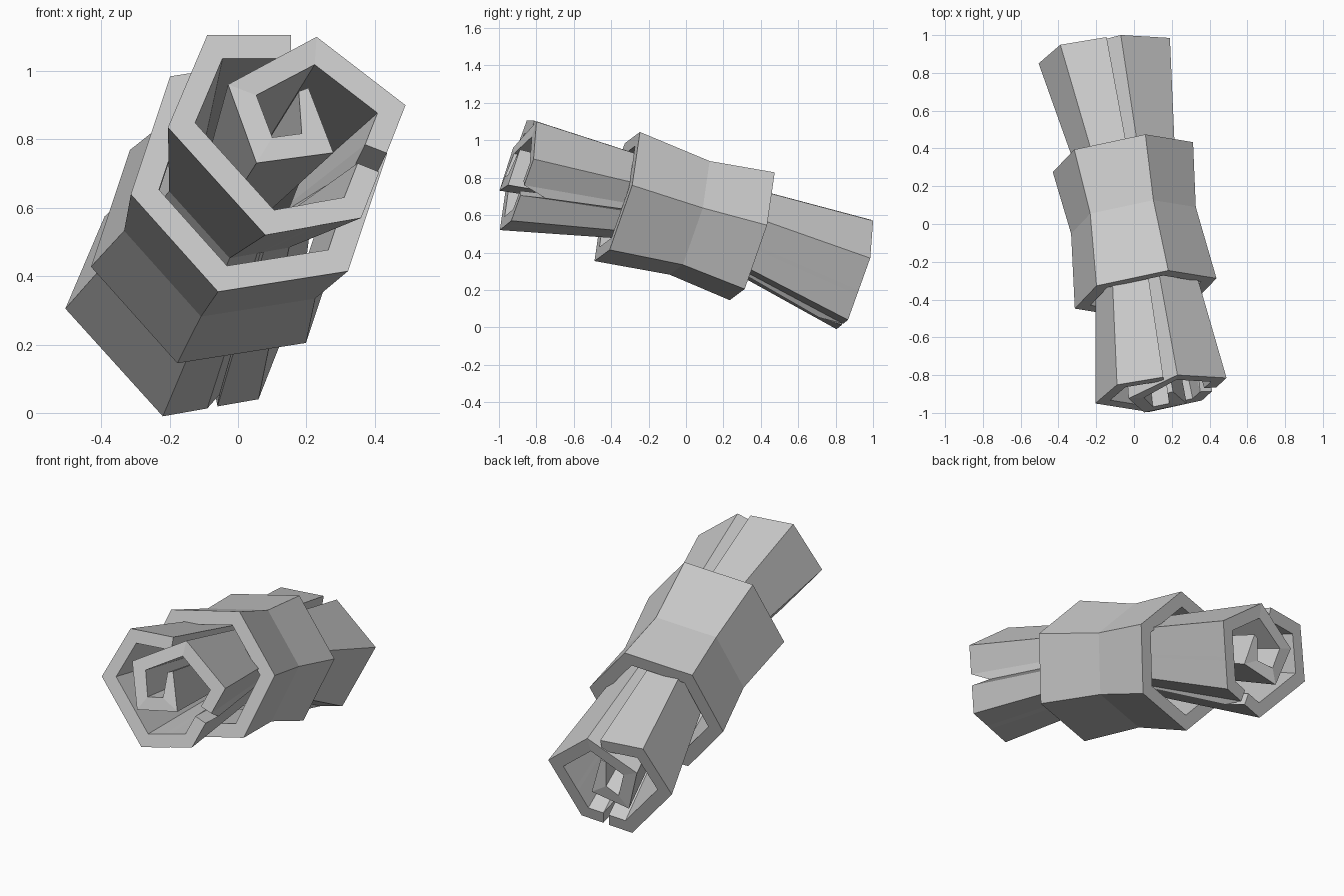
import bpy, bmesh
from mathutils import Vector

if "Cube" in bpy.data.objects:
    bpy.data.objects.remove(bpy.data.objects["Cube"])

AXIS = Vector((-0.30, 1.80, -0.53))   # full length direction of the roll
PIVOT = Vector((0.20, 1.04))          # point the roll is squeezed towards
CENTER = Vector((0.148, 0.852))       # centre of the band

grey = bpy.data.materials.new("plain grey")
grey.use_nodes = True
grey.diffuse_color = (0.6, 0.6, 0.6, 1)
grey.node_tree.nodes["Principled BSDF"].inputs["Base Color"].default_value = (0.6, 0.6, 0.6, 1)


def place(p, t):
    """Section point p (x, z) on a plane square to the axis, t along it."""
    y = -0.95 - (AXIS.x * (p.x + 0.205) + AXIS.z * (p.y - 0.835)) / AXIS.y
    return Vector((p.x, y, p.y)) + AXIS * t


def build(name, rows, closed):
    """Each row is a loop of points around the wall section; skin the rows."""
    bm = bmesh.new()
    loops = [[bm.verts.new(p) for p in row] for row in rows]
    n, m = len(loops), len(loops[0])
    for i in range(n if closed else n - 1):
        a, b = loops[i], loops[(i + 1) % n]
        for k in range(m):
            j = (k + 1) % m
            bm.faces.new((a[k], a[j], b[j], b[k]))
    if not closed:
        for row in (loops[0], loops[-1]):
            for k in range(m // 2 - 1):
                bm.faces.new((row[k], row[k + 1], row[m - 2 - k], row[m - 1 - k]))
    bmesh.ops.recalc_face_normals(bm, faces=bm.faces)
    mesh = bpy.data.meshes.new(name)
    bm.to_mesh(mesh)
    bm.free()
    mesh.materials.append(grey)
    obj = bpy.data.objects.new(name, mesh)
    bpy.context.collection.objects.link(obj)


def inset(path, i, thick):
    """Mitred point on the inner side of an open path."""
    def side(a, b):
        d = (b - a).normalized()
        return Vector((-d.y, d.x))
    normals = []
    if i > 0:
        normals.append(side(path[i - 1], path[i]))
    if i < len(path) - 1:
        normals.append(side(path[i], path[i + 1]))
    mid = sum(normals, Vector((0, 0))).normalized()
    return path[i] + mid * thick / mid.dot(normals[0])


# Rolled sheet: x, z, start and end along the axis (moved in for the nicks)
stations = [
    (0.155, 1.105, 0, 1), (-0.09, 1.105, 0, 1), (-0.205, 0.835, 0, 1),
    (0.08, 0.52, 0, 1), (0.21, 0.543, 0, 1), (0.225, 0.546, 0, 0.93),
    (0.24, 0.549, 0, 1), (0.36, 0.57, 0, 1), (0.413, 0.705, 0, 1),
    (0.422, 0.727, 0.07, 1), (0.435, 0.76, 0, 1), (0.49, 0.90, 0, 1),
    (0.23, 1.10, 0, 1), (-0.035, 0.95, -0.02, 1.01),
    (0.045, 0.715, -0.03, 1.02), (0.27, 0.745, -0.03, 1.0),
    (0.20, 0.94, -0.02, 0.98),
]
path = [Vector(s[:2]) for s in stations]
rows = []
for i, (x, z, start, end) in enumerate(stations):
    outer = path[i]
    inner = inset(path, i, 0.03 if i == len(path) - 1 else 0.068)
    spans = ((start, 1.0), (0.5, 0.62), (end, 1.0))
    row = [place(PIVOT + (outer - PIVOT) * s, t) for t, s in spans]
    row += [place(PIVOT + (inner - PIVOT) * s, t) for t, s in reversed(spans)]
    rows.append(row)
build("rolled_sheet", rows, False)

# Six-sided band, narrower at its waist and open at both ends
half = [Vector(p) for p in ((-0.375, -0.06), (-0.26, 0.285), (0.12, 0.345))]
hexagon = half + [-p for p in half]
section = ((0.288, 1.0), (0.503, 0.88), (0.689, 0.99),
           (0.689, 0.77), (0.503, 0.70), (0.288, 0.78))
build("waisted_band", [[place(CENTER + p * s, t) for t, s in section] for p in hexagon], True)
